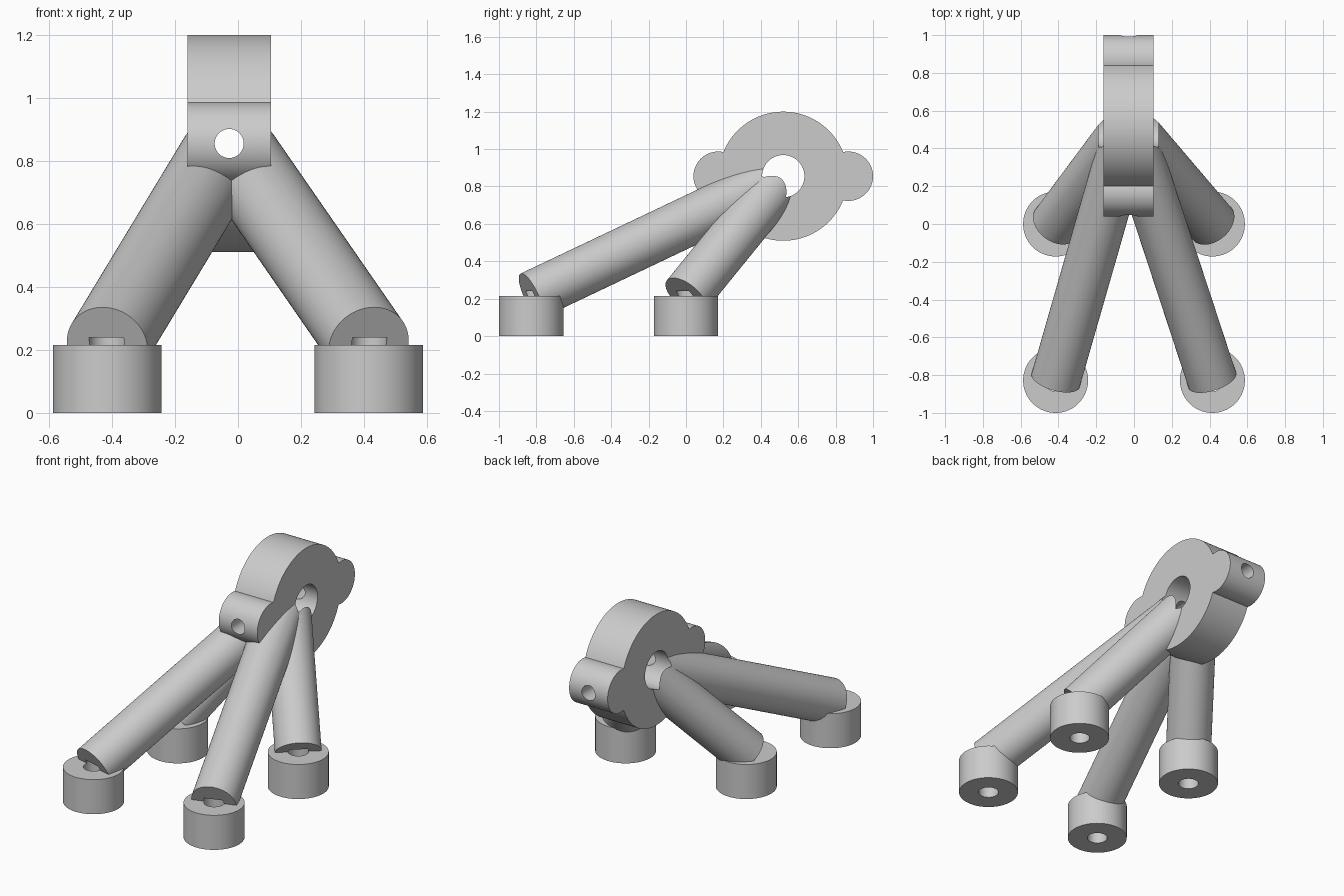
import bpy
from mathutils import Vector

if "Cube" in bpy.data.objects:
    bpy.data.objects.remove(bpy.data.objects["Cube"], do_unlink=True)

GREY = (0.6, 0.6, 0.6, 1.0)
metal = bpy.data.materials.new("plain grey")
metal.use_nodes = True
metal.diffuse_color = GREY
metal.node_tree.nodes["Principled BSDF"].inputs["Base Color"].default_value = GREY

HUB = Vector((-0.028, 0.52, 0.855))
HUB_HALF = 0.1325
EAR_REACH = 0.348
TUBE_R = 0.132
FOOT_X, FOOT_H = 0.415, 0.215


def rod(name, start, end, radius, sides=96):
    """Solid cylinder running between two points."""
    start, end = Vector(start), Vector(end)
    axis = end - start
    bpy.ops.mesh.primitive_cylinder_add(
        vertices=sides, radius=radius, depth=axis.length, location=(start + end) / 2)
    ob = bpy.context.object
    ob.name = name
    ob.rotation_mode = 'QUATERNION'
    ob.rotation_quaternion = axis.to_track_quat('Z', 'Y')
    ob.data.materials.append(metal)
    return ob


def combine(ob, other, operation):
    """Apply a boolean with another object."""
    bpy.context.view_layer.update()
    mod = ob.modifiers.new("cut", 'BOOLEAN')
    mod.operation = operation
    mod.solver = 'EXACT'
    mod.object = other
    bpy.context.view_layer.objects.active = ob
    bpy.ops.object.modifier_apply(modifier=mod.name)


def cutter(name, start, end, radius):
    ob = rod(name, start, end, radius)
    ob.hide_render = True
    return ob


def smooth(ob):
    bpy.ops.object.select_all(action='DESELECT')
    ob.select_set(True)
    bpy.context.view_layer.objects.active = ob
    bpy.ops.object.shade_smooth_by_angle(angle=0.5)


# Hub disc with a round ear at the front and back
half = Vector((HUB_HALF, 0, 0))
hub = rod("hub", HUB - half, HUB + half, 0.345, 128)
helpers = []
for side in (-1, 1):
    centre = HUB + Vector((0, side * EAR_REACH, 0))
    ear = rod("ear", centre - half, centre + half, TUBE_R)
    combine(hub, ear, 'UNION')
    helpers.append(ear)

# Cross bore overshoots the hub and notches the legs; the bolt bore runs front to back
over = Vector((0.159, 0, 0))
cross_bore = cutter("cross_bore", HUB - over, HUB + over, 0.113)
reach = Vector((0, 0.6, 0))
bolt_bore = cutter("bolt_bore", HUB - reach, HUB + reach, 0.046)
helpers += [cross_bore, bolt_bore]

# Four feet, each with a leg slanting up to the hub centre
parts = [hub]
for row, y in (("front", -0.828), ("back", 0.0)):
    for side, x in (("left", FOOT_X), ("right", -FOOT_X)):
        top = Vector((x, y, FOOT_H))
        foot = rod(f"{row}_{side}_foot", (x, y, 0), top, 0.172)
        leg = rod(f"{row}_{side}_leg", top, HUB, TUBE_R)
        foot_bore = cutter("foot_bore", (x, y, -0.1), (x, y, 0.24), 0.058)
        combine(leg, hub, 'DIFFERENCE')
        combine(leg, cross_bore, 'DIFFERENCE')
        combine(leg, foot_bore, 'DIFFERENCE')
        combine(foot, foot_bore, 'DIFFERENCE')
        helpers.append(foot_bore)
        parts += [foot, leg]

# Drill the hub once the legs have been trimmed against it
combine(hub, cross_bore, 'DIFFERENCE')
combine(hub, bolt_bore, 'DIFFERENCE')

for ob in helpers:
    bpy.data.objects.remove(ob, do_unlink=True)
for ob in parts:
    smooth(ob)
